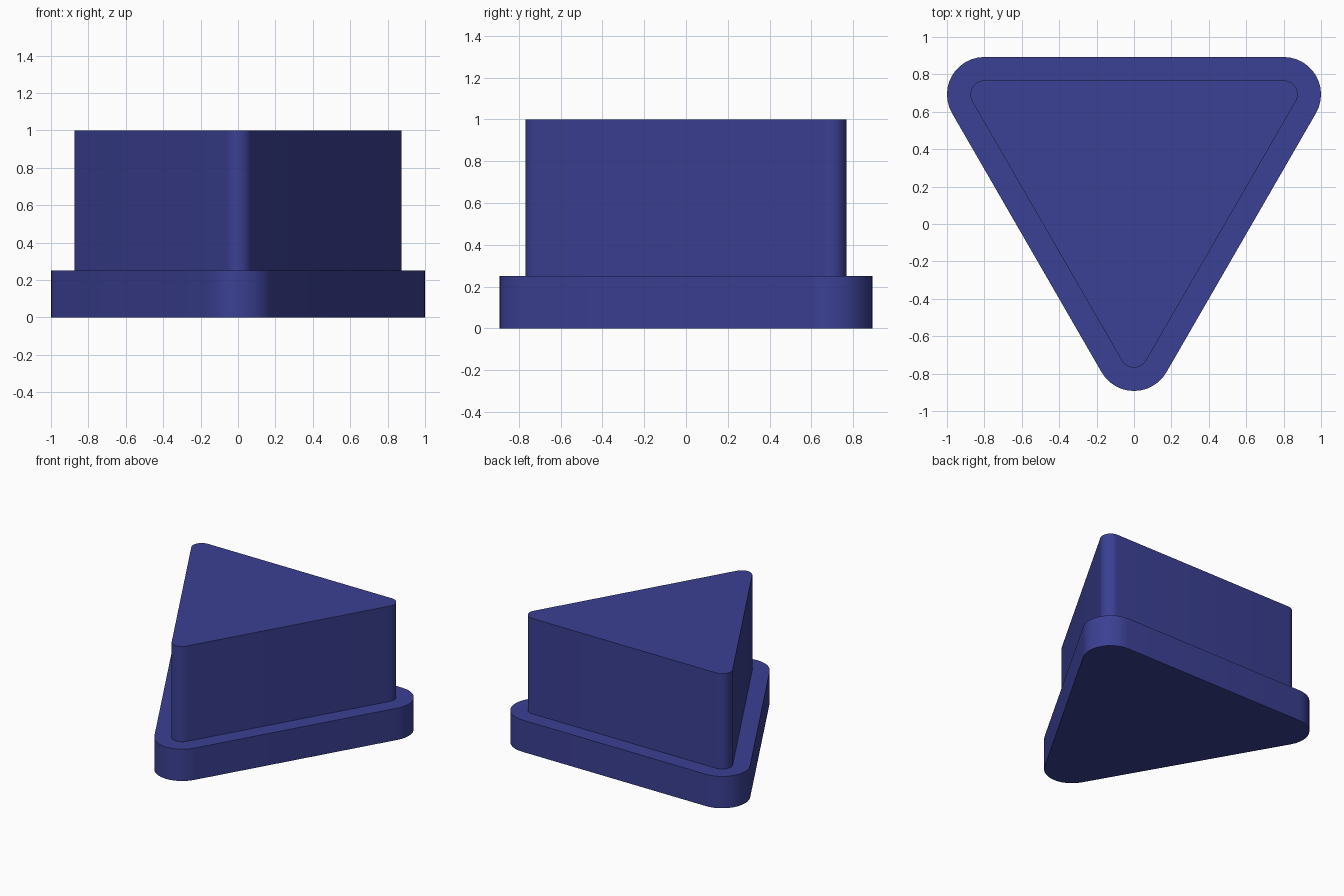
import bpy, bmesh, math

if "Cube" in bpy.data.objects:
    bpy.data.objects.remove(bpy.data.objects["Cube"])

blue = bpy.data.materials.new("deep_blue")
blue.diffuse_color = (0.044, 0.051, 0.292, 1.0)
blue.use_nodes = True
blue.node_tree.nodes["Principled BSDF"].inputs["Base Color"].default_value = blue.diffuse_color

SIDE = 1.6                              # distance between corner centres
HALF_H = SIDE * math.sqrt(3) / 4        # half the height of that triangle
CORNERS = [(0, -HALF_H, 210), (SIDE / 2, HALF_H, -30), (-SIDE / 2, HALF_H, 90)]
STEPS = 12                              # segments per rounded corner


def rounded_triangle(name, radius, z0, z1):
    """Extrude a triangle with rounded corners from z0 to z1."""
    bm = bmesh.new()
    outline = []
    for cx, cy, start in CORNERS:
        for i in range(STEPS + 1):
            a = math.radians(start + 120 * i / STEPS)
            outline.append(bm.verts.new((cx + radius * math.cos(a),
                                         cy + radius * math.sin(a), z0)))
    face = bm.faces.new(outline)
    top = bmesh.ops.extrude_face_region(bm, geom=[face], use_keep_orig=True)
    verts = [g for g in top["geom"] if isinstance(g, bmesh.types.BMVert)]
    bmesh.ops.translate(bm, verts=verts, vec=(0, 0, z1 - z0))
    bmesh.ops.recalc_face_normals(bm, faces=bm.faces)
    mesh = bpy.data.meshes.new(name)
    bm.to_mesh(mesh)
    bm.free()
    mesh.materials.append(blue)
    obj = bpy.data.objects.new(name, mesh)
    bpy.context.collection.objects.link(obj)
    # Smooth corners, sharp rims
    bpy.ops.object.select_all(action='DESELECT')
    obj.select_set(True)
    bpy.context.view_layer.objects.active = obj
    bpy.ops.object.shade_smooth_by_angle(angle=math.radians(30))
    return obj


# Wide flange at the bottom
rounded_triangle("base_flange", 0.2, 0.0, 0.25)
# Tall block, sunk slightly into the flange
rounded_triangle("upper_block", 0.075, 0.24, 1.0)
